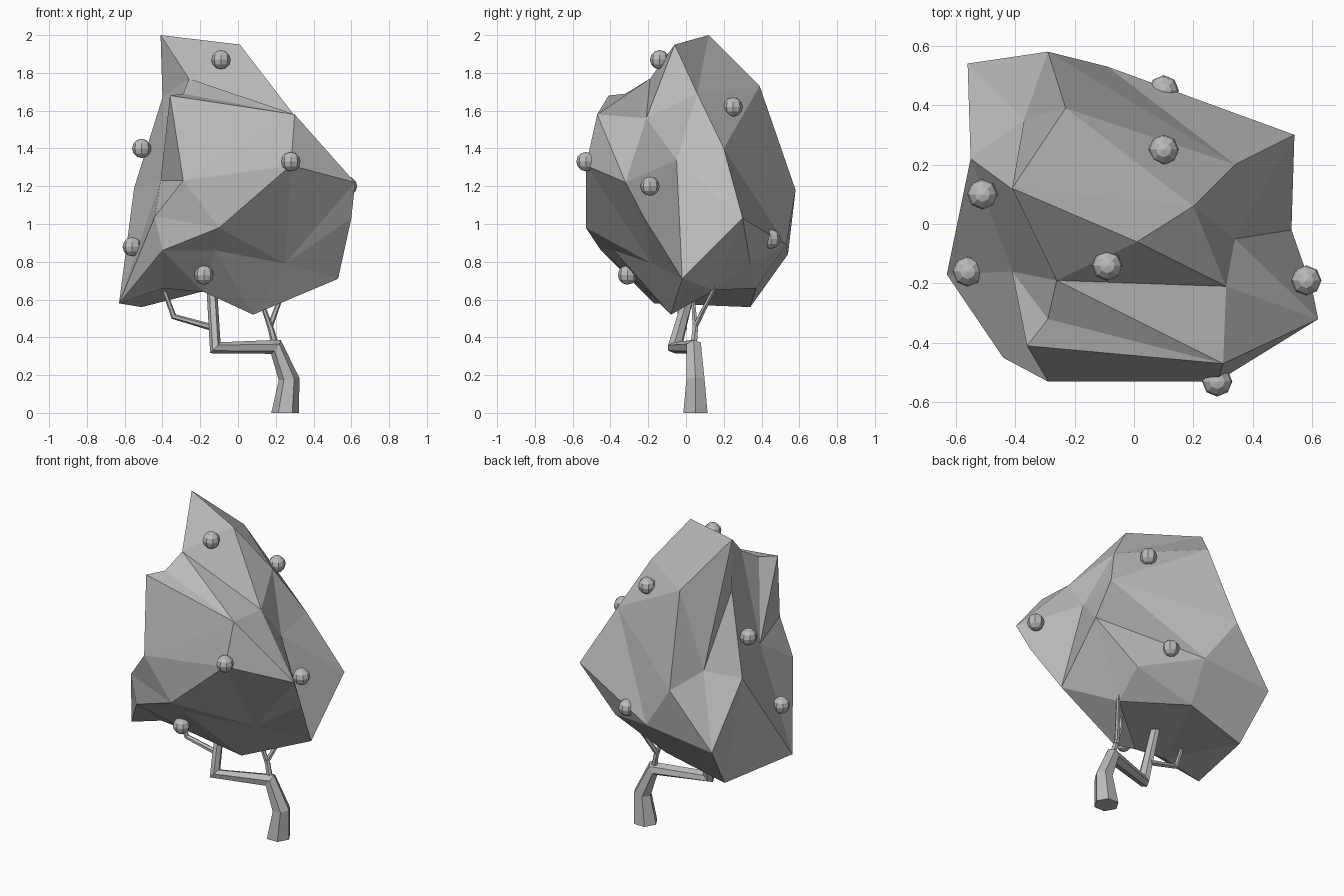
import bpy
import bmesh
import math
from mathutils import Vector

default_cube = bpy.data.objects.get("Cube")
if default_cube:
    bpy.data.objects.remove(default_cube, do_unlink=True)

# One plain grey for the whole tree
grey = bpy.data.materials.new("plain_grey")
grey.use_nodes = True
tone = (0.5, 0.5, 0.5, 1.0)
grey.diffuse_color = tone
shader = next(node for node in grey.node_tree.nodes if node.type == 'BSDF_PRINCIPLED')
shader.inputs["Base Color"].default_value = tone


def add_object(name, mesh_builder):
    """Turn a finished bmesh into a flat shaded object."""
    bmesh.ops.recalc_face_normals(mesh_builder, faces=mesh_builder.faces[:])
    mesh = bpy.data.meshes.new(name)
    mesh_builder.to_mesh(mesh)
    mesh_builder.free()
    mesh.materials.append(grey)
    obj = bpy.data.objects.new(name, mesh)
    bpy.context.scene.collection.objects.link(obj)
    return obj


def turn_crease(builder, start, end):
    """Flip the diagonal between two triangles so it runs start to end."""
    for edge in builder.edges:
        around = {vert for face in edge.link_faces for vert in face.verts}
        if around - set(edge.verts) == {start, end}:
            bmesh.utils.edge_rotate(edge)
            return


def add_faceted_crown(name, corners, creases, centre, radii):
    """Join corners into a closed faceted shell, wrapped around an ellipsoid
    first so that hollows between the peaks survive."""
    builder = bmesh.new()
    points = [Vector(corner) / 100 for corner in corners]
    verts = []
    for point in points:
        offset = point - centre
        direction = Vector(a / b for a, b in zip(offset, radii)).normalized()
        verts.append(builder.verts.new(direction))
    bmesh.ops.convex_hull(builder, input=verts)
    for start, end in creases:
        turn_crease(builder, verts[start], verts[end])
    for vert, point in zip(verts, points):
        vert.co = point
    return add_object(name, builder)


def add_limb(name, path, widths, sides=6):
    """Sweep a tapering polygon along a bent path."""
    builder = bmesh.new()
    points = [Vector(p) / 100 for p in path]
    rings = []
    for i, point in enumerate(points):
        before = points[max(i - 1, 0)]
        after = points[min(i + 1, len(points) - 1)]
        incoming = (point - before).normalized()
        outgoing = (after - point).normalized()
        tangent = (incoming + outgoing).normalized()
        if point.z == 0:
            tangent = Vector((0, 0, 1))
        depth = Vector((0, 1, 0))
        across = depth.cross(tangent).normalized()
        depth = tangent.cross(across)
        ring = []
        for k in range(sides):
            angle = math.tau * k / sides
            spoke = across * math.cos(angle) + depth * math.sin(angle)
            ring.append(builder.verts.new(point + spoke * widths[i] / 100))
        rings.append(ring)
    for lower, upper in zip(rings, rings[1:]):
        for k in range(sides):
            n = (k + 1) % sides
            builder.faces.new((lower[k], lower[n], upper[n], upper[k]))
    builder.faces.new(rings[0])
    builder.faces.new(rings[-1])
    return add_object(name, builder)


def add_fruit(name, position, radius=0.051):
    """Small faceted ball."""
    builder = bmesh.new()
    bmesh.ops.create_uvsphere(builder, u_segments=8, v_segments=6, radius=radius)
    obj = add_object(name, builder)
    obj.location = Vector(position) / 100
    return obj


# Leaf crown corners, in hundredths of a unit
crown_peaks = [
    (-41, 12, 200), (1, -6, 195), (-26, -19, 177), (-29, -32, 169),
    (-36, -41, 168), (30, -47, 158), (31, -21, 156), (20, 6, 169),
    (-23, 39, 173), (-40, 11, 167),
]
crown_waist = [
    (-41, -16, 123), (-29, -53, 123), (28, -53, 131), (62, -32, 122),
    (60, -22, 103), (34, -5, 134), (34, 20, 140), (54, 30, 103),
    (-29, 58, 118), (-37, 35, 124), (-55, 22, 119), (-44, -45, 104),
    (-10, -53, 98),
]
crown_skirt = [
    (-40, -45, 86), (-12, -38, 86), (25, -18, 79), (53, -2, 71),
    (26, 34, 79), (-9, 53, 89), (-56, 54, 84), (-51, 34, 56),
    (-63, -17, 58), (8, -8, 52), (-18, -20, 64), (-40, -20, 66),
    (-12, 37, 66), (24, 15, 65),
]
# Ridge and valley lines, as pairs of corner numbers
crown_creases = [(15, 26), (2, 5), (2, 6), (0, 7), (7, 8), (0, 19),
                 (33, 35), (34, 35), (33, 36)]
add_faceted_crown("leaf_crown", crown_peaks + crown_waist + crown_skirt,
                  crown_creases, Vector((0, 0, 1.15)), (0.6, 0.55, 0.75))

# Crooked trunk with its main bough
add_limb("trunk",
         [(25, 5, 0), (27, 5, 18), (20, 4, 35), (-12, -6, 34.5), (-14, 3, 68)],
         [7.4, 5.5, 4.5, 4, 2.8])

# Thin twigs reaching into the leaves
add_limb("side_twig", [(-13, -1, 45), (-34, -3, 51), (-41, -4, 70)], [1.8, 1.6, 1])
add_limb("forked_twig", [(20, 4, 35), (17, 5, 46), (26, 17, 70)], [2, 1.6, 1])
add_limb("short_twig", [(18, 5, 43), (13, 4, 57), (14, 4, 68)], [1.6, 1.2, 1])

# Fruit scattered over the crown
fruit_spots = [
    (-9, -14, 187), (28, -53, 133), (-18, -31, 73), (58, -19, 120),
    (10, 25, 162), (10, 45, 92), (-51, 10, 140), (-56, -16, 88),
]
for number, spot in enumerate(fruit_spots, start=1):
    add_fruit(f"fruit_{number}", spot)
